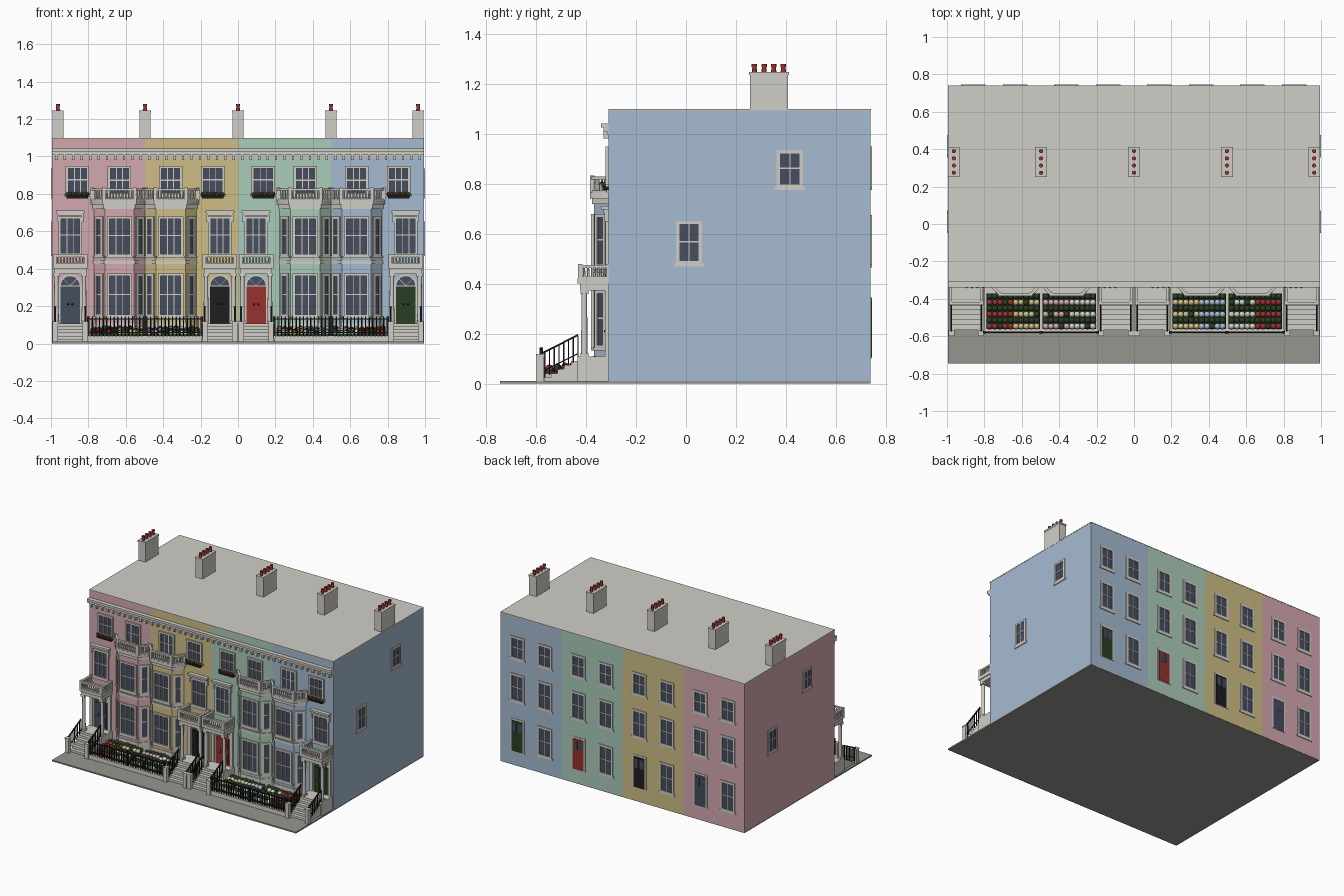
import bpy, bmesh, math, random
from mathutils import Matrix, Vector

random.seed(4)
if "Cube" in bpy.data.objects:
    bpy.data.objects.remove(bpy.data.objects["Cube"])

COLOURS = {
    "cream_stone": (208, 206, 198), "grey_pavement": (150, 150, 143),
    "pink_render": (212, 168, 176), "yellow_render": (207, 190, 134),
    "green_render": (170, 204, 184), "blue_render": (165, 187, 208),
    "navy_glass": (70, 77, 95), "black_iron": (30, 30, 32),
    "red_paint": (150, 50, 45), "dark_green": (42, 62, 36),
}
CREAM, GREY, PINK, YELLOW, GREEN, BLUE, GLASS, BLACK, RED, LEAF = COLOURS


def linear(c):
    c /= 255
    return c / 12.92 if c < 0.04 else ((c + 0.055) / 1.055) ** 2.4


materials = {}
for label, rgb in COLOURS.items():
    mat = bpy.data.materials.new(label)
    mat.use_nodes = True
    colour = [linear(c) for c in rgb] + [1]
    mat.diffuse_color = colour
    mat.node_tree.nodes["Principled BSDF"].inputs["Base Color"].default_value = colour
    materials[label] = mat

parts = {}
HERE = Matrix.Identity(4)


def mesh(name, colour):
    return parts.setdefault((name, colour), bmesh.new())


def prism(name, colour, points, direction, m=HERE):
    """Extrude a closed outline along a direction."""
    bm = mesh(name, colour)
    shift = Vector(direction)
    low = [bm.verts.new(m @ Vector(p)) for p in points]
    high = [bm.verts.new(m @ (Vector(p) + shift)) for p in points]
    faces = [bm.faces.new(low), bm.faces.new(high[::-1])]
    for i in range(len(low)):
        j = (i + 1) % len(low)
        faces.append(bm.faces.new((low[i], low[j], high[j], high[i])))
    bmesh.ops.recalc_face_normals(bm, faces=faces)


def box(name, colour, x, y, z, m=HERE):
    outline = [(x[0], y[0], z[0]), (x[1], y[0], z[0]), (x[1], y[1], z[0]), (x[0], y[1], z[0])]
    prism(name, colour, outline, (0, 0, z[1] - z[0]), m)


def beam(name, colour, a, b, width, height, m=HERE):
    a, b = Vector(a), Vector(b)
    side = (b - a).cross(Vector((0, 0, 1))).normalized() * width / 2
    up = Vector((0, 0, height / 2))
    prism(name, colour, [a - side - up, a + side - up, a + side + up, a - side + up], b - a, m)


def post(name, colour, x, y, z, r_low, r_high, m=HERE, sides=12):
    place = m @ Matrix.Translation((x, y, (z[0] + z[1]) / 2))
    bmesh.ops.create_cone(mesh(name, colour), cap_ends=True, segments=sides, radius1=r_low,
                          radius2=r_high, depth=z[1] - z[0], matrix=place)


def ball(name, colour, x, y, z, r, m=HERE):
    bmesh.ops.create_icosphere(mesh(name, colour), subdivisions=2, radius=r,
                               matrix=m @ Matrix.Translation((x, y, z)))


def facing(x, y, degrees):
    return Matrix.Translation((x, y, 0)) @ Matrix.Rotation(math.radians(degrees), 4, "Z")


def window(m, w, z0, z1, columns=2, d=0.012, sill=True):
    """Framed sash window; the wall is local y = 0 and outside is -y."""
    h, f = w / 2, 0.014
    box("window_glass", GLASS, (-h + f, h - f), (-d * 0.3, 0), (z0 + f, z1 - f), m)
    for s in (-1, 1):
        box("window_frames", CREAM, sorted((s * h, s * (h - f))), (-d, 0), (z0, z1), m)
    for z in (z0, z1 - f):
        box("window_frames", CREAM, (-h, h), (-d, 0), (z, z + f), m)
    mid = z0 + (z1 - z0) * 0.52
    box("window_bars", CREAM, (-h + f, h - f), (-d * 0.7, 0), (mid - 0.003, mid + 0.003), m)
    for i in range(1, columns):
        x = -h + f + (w - 2 * f) * i / columns
        box("window_bars", CREAM, (x - 0.0025, x + 0.0025), (-d * 0.6, 0), (z0 + f, z1 - f), m)
    if sill:
        box("window_sills", CREAM, (-h - 0.008, h + 0.008), (-d, 0), (z0 - 0.008, z0 + 0.004), m)


def balustrade(path, z0, z1, m):
    """Stone railing with turned balusters along a path."""
    for (ax, ay), (bx, by) in zip(path, path[1:]):
        beam("balcony_rails", CREAM, (ax, ay, z1 - 0.006), (bx, by, z1 - 0.006), 0.016, 0.012, m)
        beam("balcony_rails", CREAM, (ax, ay, z0 + 0.004), (bx, by, z0 + 0.004), 0.014, 0.008, m)
        count = max(2, round(math.hypot(bx - ax, by - ay) / 0.017))
        for i in range(1, count):
            t = i / count
            post("balusters", CREAM, ax + (bx - ax) * t, ay + (by - ay) * t, (z0, z1 - 0.01),
                 0.006, 0.004, m, 6)
    for x, y in path:
        box("balcony_piers", CREAM, (x - 0.009, x + 0.009), (y - 0.009, y + 0.009), (z0, z1 + 0.003), m)


END, WIDTH, FRONT, BACK, TOP = 0.994, 0.497, -0.31, 0.739, 1.1


def bay_slab(name, colour, wide, narrow, depth, z, m):
    outline = [(-wide, FRONT + 0.01), (-wide, FRONT), (-narrow, FRONT - depth),
               (narrow, FRONT - depth), (wide, FRONT), (wide, FRONT + 0.01)]
    prism(name, colour, [(x, y, z[0]) for x, y in outline], (0, 0, z[1] - z[0]), m)


def bay(m, wall):
    bay_slab("bay_walls", wall, 0.137, 0.078, 0.058, (0.002, 0.74), m)
    bay_slab("bay_plinths", CREAM, 0.139, 0.081, 0.062, (0.01, 0.11), m)
    bay_slab("bay_bands", CREAM, 0.141, 0.082, 0.064, (0.425, 0.445), m)
    bay_slab("bay_cornices", CREAM, 0.143, 0.084, 0.066, (0.72, 0.742), m)
    bay_slab("bay_balconies", CREAM, 0.152, 0.09, 0.074, (0.742, 0.765), m)
    for z0, z1 in ((0.14, 0.375), (0.465, 0.68)):
        window(m @ facing(0, FRONT - 0.058, 0), 0.135, z0, z1, 3)
        for s in (-1, 1):
            window(m @ facing(s * 0.1075, FRONT - 0.029, s * 44.5), 0.06, z0, z1, 1, 0.008)
    balustrade([(-0.145, FRONT), (-0.083, -0.376), (0.083, -0.376), (0.145, FRONT)], 0.765, 0.83, m)


def half_disc(name, colour, r, z, depth, m):
    arc = [math.pi * i / 12 for i in range(13)]
    prism(name, colour, [(r * math.cos(a), 0, z + r * math.sin(a)) for a in arc], (0, -depth, 0), m)


def entrance(m, paint):
    # Door, fanlight and knobs
    d = m @ facing(0, FRONT, 0)
    box("door_surrounds", CREAM, (-0.062, 0.062), (-0.006, 0), (0.105, 0.31), d)
    half_disc("door_arches", CREAM, 0.061, 0.308, 0.008, d)
    half_disc("fanlights", GLASS, 0.05, 0.31, 0.01, d)
    for a in (45, 90, 135):
        tip = Vector((math.cos(math.radians(a)), 0, math.sin(math.radians(a)))) * 0.05
        beam("fanlight_bars", CREAM, (0, -0.011, 0.31), tip + Vector((0, -0.011, 0.31)), 0.003, 0.003, d)
    box("front_doors", paint, (-0.052, 0.052), (-0.011, 0), (0.105, 0.305), d)
    for s in (-1, 1):
        ball("door_knobs", BLACK, s * 0.012, -0.014, 0.21, 0.005, d)
        for z in ((0.125, 0.19), (0.225, 0.29)):
            box("door_panels", paint, sorted((s * 0.01, s * 0.042)), (-0.014, 0), z, d)
    # Porch floor, columns and balcony
    box("porch_floors", CREAM, (-0.09, 0.09), (-0.435, FRONT), (0.005, 0.108), m)
    for s in (-1, 1):
        x = s * 0.074
        post("porch_columns", CREAM, x, -0.407, (0.108, 0.375), 0.013, 0.011, m)
        for z in ((0.108, 0.122), (0.358, 0.375)):
            box("column_blocks", CREAM, (x - 0.016, x + 0.016), (-0.423, -0.391), z, m)
        box("porch_pilasters", CREAM, (x - 0.011, x + 0.011), (-0.325, FRONT), (0.108, 0.375), m)
    box("porch_beams", CREAM, (-0.086, 0.086), (-0.425, FRONT), (0.373, 0.4), m)
    box("porch_slabs", CREAM, (-0.092, 0.092), (-0.434, FRONT), (0.4, 0.42), m)
    balustrade([(-0.083, FRONT), (-0.083, -0.424), (0.083, -0.424), (0.083, FRONT)], 0.42, 0.475, m)
    # Steps with iron handrails between stone piers
    for k in range(5):
        y = -0.567 + 0.0265 * k
        box("front_steps", CREAM, (-0.078, 0.078), (y, -0.43), (0.005, 0.025 + 0.0165 * k), m)
    for s in (-1, 1):
        x = s * 0.08
        box("step_piers", CREAM, (x - 0.014, x + 0.014), (-0.598, -0.568), (0.005, 0.112), m)
        box("pier_caps", CREAM, (x - 0.016, x + 0.016), (-0.6, -0.566), (0.108, 0.118), m)
        beam("handrails", BLACK, (x, -0.575, 0.122), (x, -0.432, 0.195), 0.008, 0.008, m)
        beam("handrails", BLACK, (x, -0.575, 0.05), (x, -0.432, 0.12), 0.005, 0.005, m)
        for i in range(8):
            y = -0.565 + i * 0.019
            z = 0.125 + i * 0.0097
            box("handrail_bars", BLACK, (x - 0.0025, x + 0.0025), (y - 0.0025, y + 0.0025), (z - 0.1, z), m)


def hooded_window(m):
    window(m @ facing(0, FRONT, 0), 0.125, 0.47, 0.68, 3)
    box("window_hoods", CREAM, (-0.07, 0.07), (-0.33, FRONT), (0.685, 0.698), m)
    box("window_hoods", CREAM, (-0.077, 0.077), (-0.338, FRONT), (0.698, 0.712), m)
    for s in (-1, 1):
        box("hood_brackets", CREAM, sorted((s * 0.06, s * 0.072)), (-0.326, FRONT), (0.65, 0.69), m)


def window_box(m, flower):
    box("window_boxes", BLACK, (-0.058, 0.058), (-0.335, FRONT), (0.775, 0.792), m)
    for i in range(8):
        x = -0.052 + i * 0.015
        ball("box_foliage", LEAF, x, -0.327, 0.797, 0.012, m)
        if i % 2:
            ball("box_flowers", flower, x, -0.337, 0.804, 0.007, m)


def flower_bed(x0, left, right):
    box("soil_beds", LEAF, (x0, x0 + 0.286), (-0.562, -0.372), (0.01, 0.05))
    for row in range(6):
        for col in range(10):
            bloom = left if col < 5 else right
            colour = LEAF if row % 2 or random.random() < 0.12 else bloom
            ball("bed_flowers", colour, x0 + 0.017 + col * 0.028, -0.547 + row * 0.032,
                 0.055 + row * 0.004 + random.uniform(-0.004, 0.006), 0.0165)


# Pavement, roof and cornice
box("pavement", GREY, (-END, END), (-0.745, BACK - 0.001), (0, 0.01))
box("roof", CREAM, (-END - 0.001, END + 0.001), (FRONT - 0.001, BACK + 0.001), (TOP - 0.006, TOP))
box("cornice", CREAM, (-END, END), (-0.34, FRONT), (1.025, 1.042))
box("cornice", CREAM, (-END, END), (-0.33, FRONT), (1.008, 1.025))
box("frieze", CREAM, (-END, END), (-0.314, FRONT), (0.995, 1.008))
for i in range(44):
    x = -END + 0.0226 + i * 0.0452
    box("cornice_brackets", CREAM, (x - 0.006, x + 0.006), (-0.33, FRONT), (0.982, 1.01))

# Four terraced houses, alternately mirrored
HOUSES = [(PINK, GLASS, RED, (RED, YELLOW)), (YELLOW, BLACK, RED, (PINK, CREAM)),
          (GREEN, RED, RED, (YELLOW, BLUE)), (BLUE, LEAF, RED, (CREAM, RED))]
for i, (wall, paint, box_flower, blooms) in enumerate(HOUSES):
    x0 = -END + WIDTH * i
    x1 = x0 + WIDTH
    box("house_walls", wall, (x0, x1), (FRONT, BACK), (0.003, TOP - 0.006))
    m = Matrix.Translation((x1, 0, 0)) @ Matrix.Scale(-1, 4, (1, 0, 0)) if i % 2 else Matrix.Translation((x0, 0, 0))
    door, bay_mid, upper = (m @ Matrix.Translation((u, 0, 0)) for u in (0.097, 0.36, 0.135))
    bay(bay_mid, wall)
    window(bay_mid @ facing(0, FRONT, 0), 0.125, 0.79, 0.95, 3)
    window(upper @ facing(0, FRONT, 0), 0.125, 0.795, 0.95, 3)
    window_box(upper, box_flower)
    hooded_window(door)
    entrance(door, paint)
    flower_bed(x0 + (0.008 if i % 2 else 0.205), *blooms)
    # Rear windows and door
    for u in (0.138, 0.363):
        rear = facing(x1 - u, BACK, 180)
        window(rear, 0.115, 0.784, 0.95, 2, 0.006)
        window(rear, 0.115, 0.472, 0.676, 2, 0.006)
        if u > 0.2:
            window(rear, 0.115, 0.125, 0.344, 2, 0.006)
        else:
            box("rear_door_frames", CREAM, (-0.056, 0.056), (-0.003, 0), (0.1, 0.344), rear)
            box("rear_doors", paint, (-0.045, 0.045), (-0.005, 0), (0.104, 0.33), rear)
            for s in (-1, 1):
                box("rear_door_lights", GLASS, sorted((s * 0.006, s * 0.036)), (-0.006, 0), (0.25, 0.315), rear)

# Gable windows
for side, high, low in ((1, 0.416, 0.012), (-1, 0.012, 0.416)):
    window(facing(side * END, high, side * 90), 0.106, 0.784, 0.936, 2, 0.006)
    window(facing(side * END, low, side * 90), 0.106, 0.476, 0.652, 2, 0.006)

# Chimneys with clay pots
for x in (-0.963, -WIDTH, 0, WIDTH, 0.963):
    box("chimneys", CREAM, (x - 0.029, x + 0.029), (0.256, 0.408), (TOP - 0.01, 1.235))
    box("chimney_caps", CREAM, (x - 0.031, x + 0.031), (0.252, 0.412), (1.235, 1.247))
    for k in range(4):
        y = 0.274 + k * 0.0385
        post("chimney_pots", RED, x, y, (1.245, 1.272), 0.011, 0.008)
        post("pot_rims", RED, x, y, (1.268, 1.28), 0.011, 0.011)

# Garden plinths and iron fences
for s in (-1, 1):
    box("garden_plinths", CREAM, sorted((s * 0.192, s * 0.802)), (-0.588, FRONT), (0.005, 0.04))
    for z in (0.055, 0.128):
        box("fence_rails", BLACK, sorted((s * 0.19, s * 0.804)), (-0.583, -0.575), (z, z + 0.007))
    for i in range(32):
        x = s * (0.194 + i * 0.0195)
        post("fence_bars", BLACK, x, -0.579, (0.035, 0.135), 0.004, 0.004, sides=6)
        post("fence_spikes", BLACK, x, -0.579, (0.133, 0.147), 0.005, 0.001, sides=6)
    for x in (0.194, 0.497, 0.8):
        box("fence_posts", BLACK, (s * x - 0.007, s * x + 0.007), (-0.586, -0.572), (0.03, 0.145))

# Turn every part into an object
bpy.ops.object.select_all(action="DESELECT")
for (name, colour), bm in parts.items():
    data = bpy.data.meshes.new(name)
    bmesh.ops.recalc_face_normals(bm, faces=bm.faces)
    bm.to_mesh(data)
    bm.free()
    data.materials.append(materials[colour])
    obj = bpy.data.objects.new(name + "_" + colour.split("_")[0], data)
    bpy.context.collection.objects.link(obj)
    obj.select_set(True)
    bpy.context.view_layer.objects.active = obj
bpy.ops.object.shade_smooth_by_angle(angle=math.radians(40))
